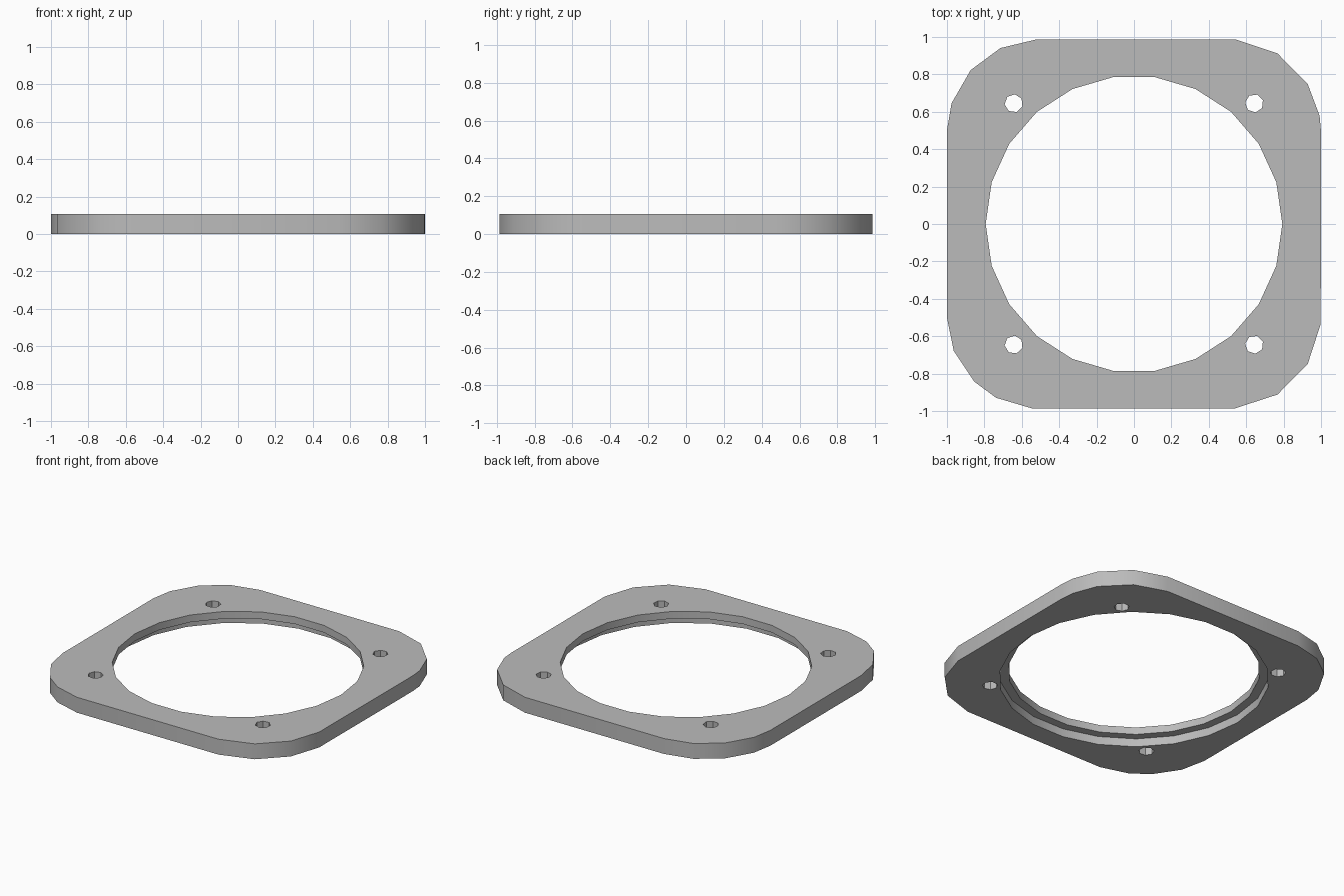
import bpy, bmesh
from math import sin, cos, radians

if "Cube" in bpy.data.objects:
    bpy.data.objects.remove(bpy.data.objects["Cube"], do_unlink=True)

THICK, LEDGE = 0.107, 0.057      # plate height, top of the lower recess
BORE, RECESS = 0.793, 0.85       # central opening radii
CORNER = 0.495                   # corner rounding radius

grey = bpy.data.materials.new("plain grey")
grey.use_nodes = True
colour = (0.5, 0.5, 0.5, 1)
grey.diffuse_color = colour
grey.node_tree.nodes["Principled BSDF"].inputs["Base Color"].default_value = colour


def arc(cx, cy, radius, angles):
    return [(cx + radius * cos(radians(a)), cy + radius * sin(radians(a))) for a in angles]


def circle(cx, cy, radius, sides, turn=0):
    return arc(cx, cy, radius, [turn + 360 * i / sides for i in range(sides)])


bm = bmesh.new()


def ring(points, z):
    """Closed loop of vertices and edges at height z."""
    verts = [bm.verts.new((x, y, z)) for x, y in points]
    for a, b in zip(verts, verts[1:] + verts[:1]):
        bm.edges.new((a, b))
    return verts


def bridge(low, high):
    """Quads between two loops with matching points."""
    n = len(low)
    for i in range(n):
        j = (i + 1) % n
        bm.faces.new((low[i], low[j], high[j], high[i]))


def cap(loops):
    """Flat face around the holes."""
    verts = {v for loop in loops for v in loop}
    edges = [e for e in bm.edges if all(v in verts for v in e.verts)]
    bmesh.ops.triangle_fill(bm, edges=edges, use_beauty=True, use_dissolve=False)


# Rounded square outline, one faceted arc per corner
corners = [
    (1, 1, (0, 10, 31, 58, 85)),
    (-1, 1, (92, 115, 138, 162, 179)),
    (-1, -1, (181, 202, 225, 242, 265)),
    (1, -1, (274, 302, 329, 355)),
]
outline = []
for sx, sy, angles in corners:
    outline += arc(sx * (1 - CORNER), sy * (0.987 - CORNER), CORNER, angles)

# Bolt holes near the corners
holes = [circle(sx * 0.643, sy * 0.645, 0.049, 7, 20 * sx)
         for sx in (-1, 1) for sy in (-1, 1)]

# Loops that run from bottom to top
through = [outline] + holes
bottom = [ring(p, 0) for p in through]
top = [ring(p, THICK) for p in through]

# Stepped central opening
recess_low = ring(circle(0, 0, RECESS, 22), 0)
recess_high = ring(circle(0, 0, RECESS, 22), LEDGE)
bore_low = ring(circle(0, 0, BORE, 22), LEDGE)
bore_high = ring(circle(0, 0, BORE, 22), THICK)

cap(bottom + [recess_low])
cap(top + [bore_high])
for low, high in zip(bottom, top):
    bridge(low, high)
bridge(recess_low, recess_high)
bridge(recess_high, bore_low)
bridge(bore_low, bore_high)

bmesh.ops.recalc_face_normals(bm, faces=bm.faces)
mesh = bpy.data.meshes.new("flange_plate")
bm.to_mesh(mesh)
bm.free()
mesh.materials.append(grey)
plate = bpy.data.objects.new("flange_plate", mesh)
bpy.context.collection.objects.link(plate)

# Smooth the rounded walls, keep the rims sharp
bpy.context.view_layer.objects.active = plate
plate.select_set(True)
bpy.ops.object.shade_smooth_by_angle(angle=radians(35))
